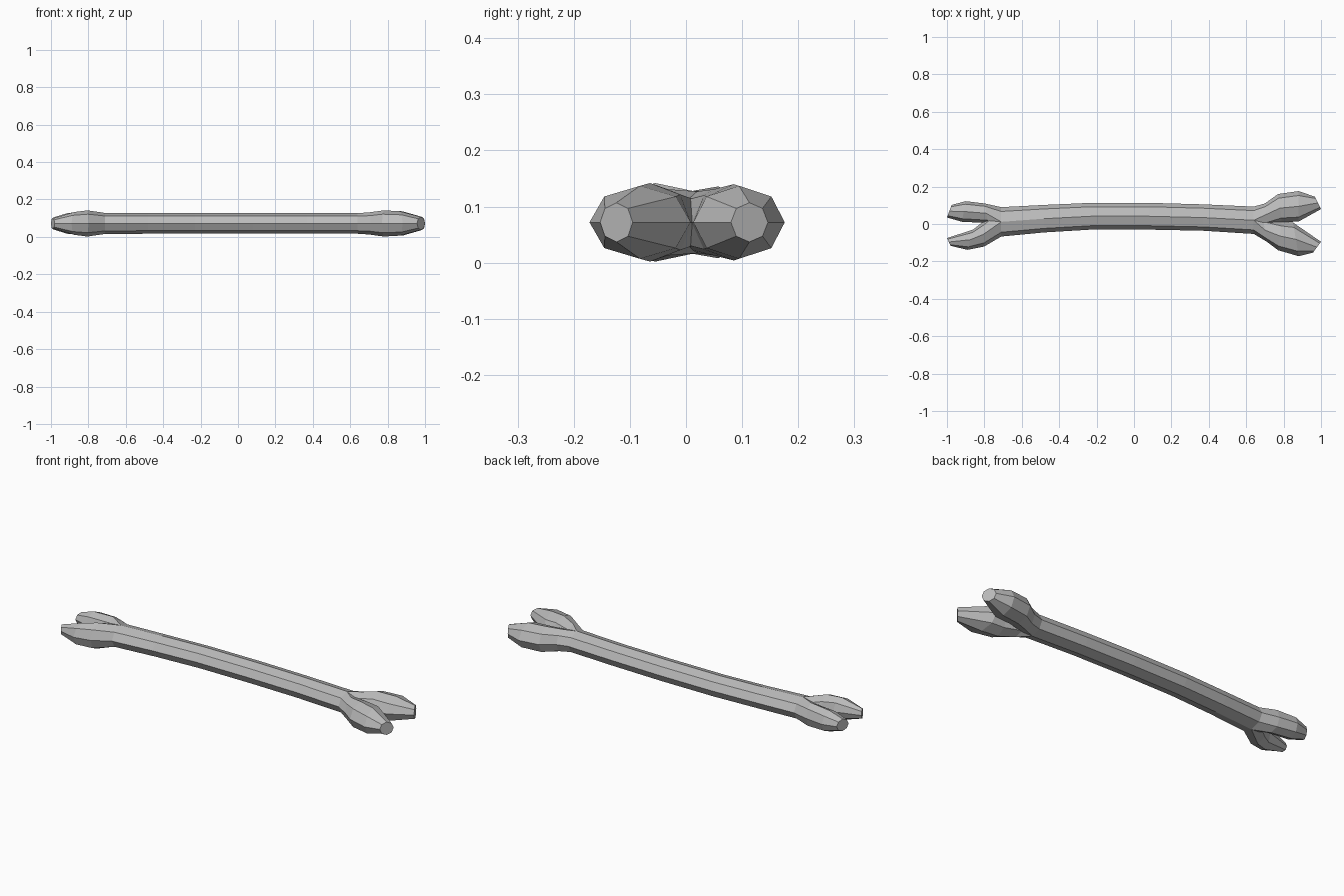
import bpy
import bmesh
from math import cos, sin, pi

cube = bpy.data.objects.get("Cube")
if cube:
    bpy.data.objects.remove(cube, do_unlink=True)

SIDES = 8
MID_Z = 0.072

grey = bpy.data.materials.new("bone_grey")
grey.use_nodes = True
grey.diffuse_color = (0.5, 0.5, 0.5, 1)
grey.node_tree.nodes["Principled BSDF"].inputs["Base Color"].default_value = (0.5, 0.5, 0.5, 1)


def loft(name, rings):
    """Octagonal tube; each ring is (outer x, outer y, inner x, inner y, half height)."""
    bm = bmesh.new()
    loops = []
    for ax, ay, bx, by, half in rings:
        loop = []
        for i in range(SIDES):
            a = 2 * pi * i / SIDES
            t = (1 - cos(a)) / 2
            loop.append(bm.verts.new((ax + (bx - ax) * t, ay + (by - ay) * t,
                                      MID_Z + half * sin(a))))
        loops.append(loop)
    for p, q in zip(loops, loops[1:]):
        for i in range(SIDES):
            j = (i + 1) % SIDES
            bm.faces.new((p[i], p[j], q[j], q[i]))
    bm.faces.new(loops[0])
    bm.faces.new(loops[-1])
    bmesh.ops.recalc_face_normals(bm, faces=bm.faces)
    mesh = bpy.data.meshes.new(name)
    bm.to_mesh(mesh)
    bm.free()
    mesh.materials.append(grey)
    obj = bpy.data.objects.new(name, mesh)
    bpy.context.collection.objects.link(obj)
    return obj


# Gently bowed shaft
shaft = [(-0.71, 0.09, -0.71, -0.067, 0.056),
         (-0.48, 0.102, -0.48, -0.045, 0.055),
         (-0.23, 0.113, -0.23, -0.03, 0.055),
         (0.08, 0.113, 0.08, -0.03, 0.055),
         (0.37, 0.105, 0.37, -0.036, 0.055),
         (0.64, 0.093, 0.64, -0.053, 0.055)]
loft("shaft", shaft)


def flipped(ring):
    """Same ring with outer and inner sides swapped."""
    ax, ay, bx, by, half = ring
    return (bx, by, ax, ay, half)


# Each knob grows out of the end ring of the shaft
loft("left_back_knob", [shaft[-1],
                        (0.70, 0.11, 0.71, -0.01, 0.059),
                        (0.77, 0.16, 0.79, 0.01, 0.068),
                        (0.88, 0.176, 0.88, 0.013, 0.065),
                        (0.967, 0.146, 1.0, 0.08, 0.035)])
loft("left_front_knob", [flipped(shaft[-1]),
                         (0.71, -0.095, 0.69, 0.03, 0.059),
                         (0.77, -0.14, 0.79, 0.012, 0.07),
                         (0.88, -0.172, 0.85, 0.008, 0.065),
                         (0.957, -0.153, 1.0, -0.095, 0.035)])
loft("right_back_knob", [shaft[0],
                         (-0.80, 0.11, -0.78, 0.005, 0.064),
                         (-0.90, 0.122, -0.92, 0.012, 0.056),
                         (-0.975, 0.102, -1.0, 0.035, 0.032)])
loft("right_front_knob", [flipped(shaft[0]),
                          (-0.80, -0.12, -0.81, 0.01, 0.07),
                          (-0.89, -0.138, -0.86, -0.03, 0.061),
                          (-0.98, -0.117, -1.0, -0.075, 0.027)])
